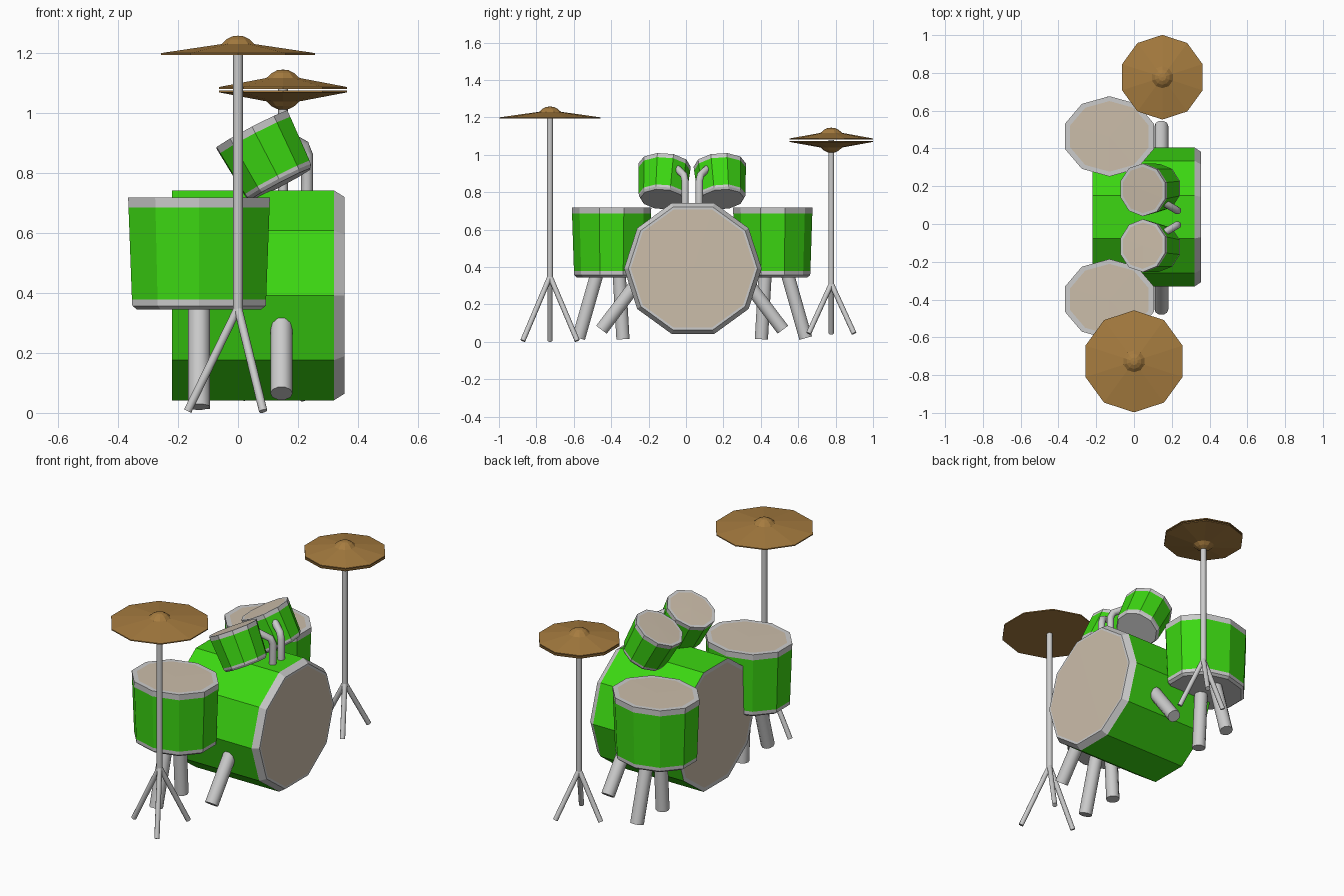
import bpy, bmesh, math
from mathutils import Matrix, Vector

if "Cube" in bpy.data.objects:
    bpy.data.objects.remove(bpy.data.objects["Cube"])


def material(name, rgb):
    m = bpy.data.materials.new(name)
    m.diffuse_color = (*rgb, 1)
    m.use_nodes = True
    m.node_tree.nodes["Principled BSDF"].inputs["Base Color"].default_value = m.diffuse_color
    return m


GREEN = material("green_lacquer", (0.045, 0.68, 0.006))
SKIN = material("drum_skin", (0.60, 0.51, 0.40))
BRASS = material("brass", (0.38, 0.20, 0.05))
SIDES = 10


def lathe(name, profile, mat, frame):
    """Ten-sided surface of revolution about local z; radius 0 closes to a point."""
    bm = bmesh.new()
    rings = []
    for r, z in profile:
        if r == 0:
            rings.append([bm.verts.new((0, 0, z))] * SIDES)
        else:
            angles = [math.pi / 2 + 2 * math.pi * i / SIDES for i in range(SIDES)]
            rings.append([bm.verts.new((r * math.cos(a), r * math.sin(a), z)) for a in angles])
    for a, b in zip(rings, rings[1:]):
        for i in range(SIDES):
            j = (i + 1) % SIDES
            bm.faces.new(list(dict.fromkeys((a[i], a[j], b[j], b[i]))))
    bm.transform(frame)
    bmesh.ops.recalc_face_normals(bm, faces=bm.faces)
    # open bands: make normals point away from the axis
    centre, axis = frame.translation, frame.col[2].xyz.normalized()
    mid = centre + axis * (profile[0][1] + profile[-1][1]) / 2
    if sum((f.calc_center_median() - mid).dot(f.normal) for f in bm.faces) < 0:
        bmesh.ops.reverse_faces(bm, faces=bm.faces)
    me = bpy.data.meshes.new(name)
    bm.to_mesh(me)
    bm.free()
    ob = bpy.data.objects.new(name, me)
    bpy.context.collection.objects.link(ob)
    if mat:
        me.materials.append(mat)
    return ob


def tube(name, points, radius):
    """Round metal tube along a path."""
    cu = bpy.data.curves.new(name, 'CURVE')
    cu.dimensions = '3D'
    cu.bevel_depth = radius
    cu.bevel_resolution = 3
    cu.use_fill_caps = True
    sp = cu.splines.new('POLY')
    sp.points.add(len(points) - 1)
    for p, co in zip(sp.points, points):
        p.co = (*co, 1)
    ob = bpy.data.objects.new(name, cu)
    bpy.context.collection.objects.link(ob)
    return ob


def drum(name, frame, r0, r1, h, rim):
    """Drum with bottom radius r0, top radius r1; skin on top, grey base."""
    mix = lambda z: r0 + (r1 - r0) * z / h
    skin_r = r1 * 0.88
    lathe(name + "_shell", [(mix(rim), rim), (mix(h - rim), h - rim)], GREEN, frame)
    lathe(name + "_top_rim", [(mix(h - rim), h - rim), (r1, h), (skin_r, h)], None, frame)
    lathe(name + "_base", [(0, 0), (r0 * 0.93, 0), (r0, 0.012), (mix(rim), rim)], None, frame)
    lathe(name + "_skin", [(skin_r, h), (0, h + 0.001)], SKIN, frame)


# bass drum lying along x
bass = Matrix.Translation((0, 0.037, 0.392)) @ Matrix.Rotation(math.pi / 2, 4, 'Y')
lathe("bass_shell", [(0.368, -0.22), (0.368, 0.32)], GREEN, bass)
lathe("bass_front_rim", [(0.368, 0.32), (0.345, 0.355), (0.332, 0.355)], None, bass)
lathe("bass_front_skin", [(0.332, 0.355), (0, 0.356)], SKIN, bass)
lathe("bass_back_rim", [(0.368, -0.22), (0.345, -0.22)], None, bass)
lathe("bass_back_skin", [(0.345, -0.22), (0, -0.221)], SKIN, bass)

# parts repeated on both sides of the bass drum
MID = 0.033
for side, s in (("front", -1), ("back", 1)):
    # floor tom, slightly narrower in y, on two splayed legs
    cy = MID + s * 0.431
    frame = Matrix.Translation((-0.13, cy, 0.345)) @ Matrix.Diagonal((1.17, 1, 1, 1))
    drum(side + "_floor_tom", frame, 0.2, 0.2125, 0.373, 0.033)
    tube(side + "_floor_tom_outer_leg",
         [(-0.13, MID + s * 0.51, 0.36), (-0.13, MID + s * 0.607, 0.02)], 0.037)
    tube(side + "_floor_tom_inner_leg",
         [(-0.13, MID + s * 0.39, 0.36), (-0.13, MID + s * 0.37, 0.014)], 0.037)

    # bass drum spur
    tube(side + "_bass_spur",
         [(0.145, MID + s * 0.30, 0.31), (0.145, MID + s * 0.485, 0.065)], 0.037)

    # small tilted tom and its bent holder
    frame = (Matrix.Translation((0.142, MID + s * 0.16, 0.762))
             @ Matrix.Rotation(math.radians(s * 4), 4, 'X')
             @ Matrix.Rotation(math.radians(-27.5), 4, 'Y'))
    drum(side + "_rack_tom", frame, 0.126, 0.14, 0.207, 0.024)
    tube(side + "_tom_holder",
         [(0.23, MID + s * 0.038, 0.70), (0.23, MID + s * 0.038, 0.86),
          (0.218, MID + s * 0.045, 0.892), (0.15, MID + s * 0.085, 0.93)], 0.02)


def cymbal(name, x, y, z, r, flip=1):
    """Low cone with a small bell and a flat underside."""
    frame = Matrix.Translation((x, y, z)) @ Matrix.Diagonal((1, 1, flip, 1))
    lathe(name, [(0, 0), (r, 0), (r, 0.006), (0.058, 0.036), (0.04, 0.052),
                 (0.02, 0.062), (0, 0.064)], BRASS, frame)


def stand(name, x, y, top, joint, spread, foot):
    """Pole with a three-legged base."""
    tube(name + "_pole", [(x, y, joint - 0.02), (x, y, top)], 0.016)
    for i in range(3):
        a = math.pi + i * 2 * math.pi / 3
        tube(f"{name}_leg_{i + 1}",
             [(x, y, joint), (x + spread * math.cos(a), y + spread * math.sin(a), foot)], 0.014)


# crash cymbal
cymbal("crash_cymbal", 0, -0.727, 1.194, 0.27)
stand("crash_stand", 0, -0.727, 1.2, 0.35, 0.168, 0.006)

# pair of hi-hat cymbals
cymbal("upper_hi_hat", 0.15, 0.777, 1.081, 0.224)
cymbal("lower_hi_hat", 0.15, 0.777, 1.075, 0.224, -1)
stand("hi_hat_stand", 0.15, 0.777, 1.08, 0.31, 0.14, 0.045)
